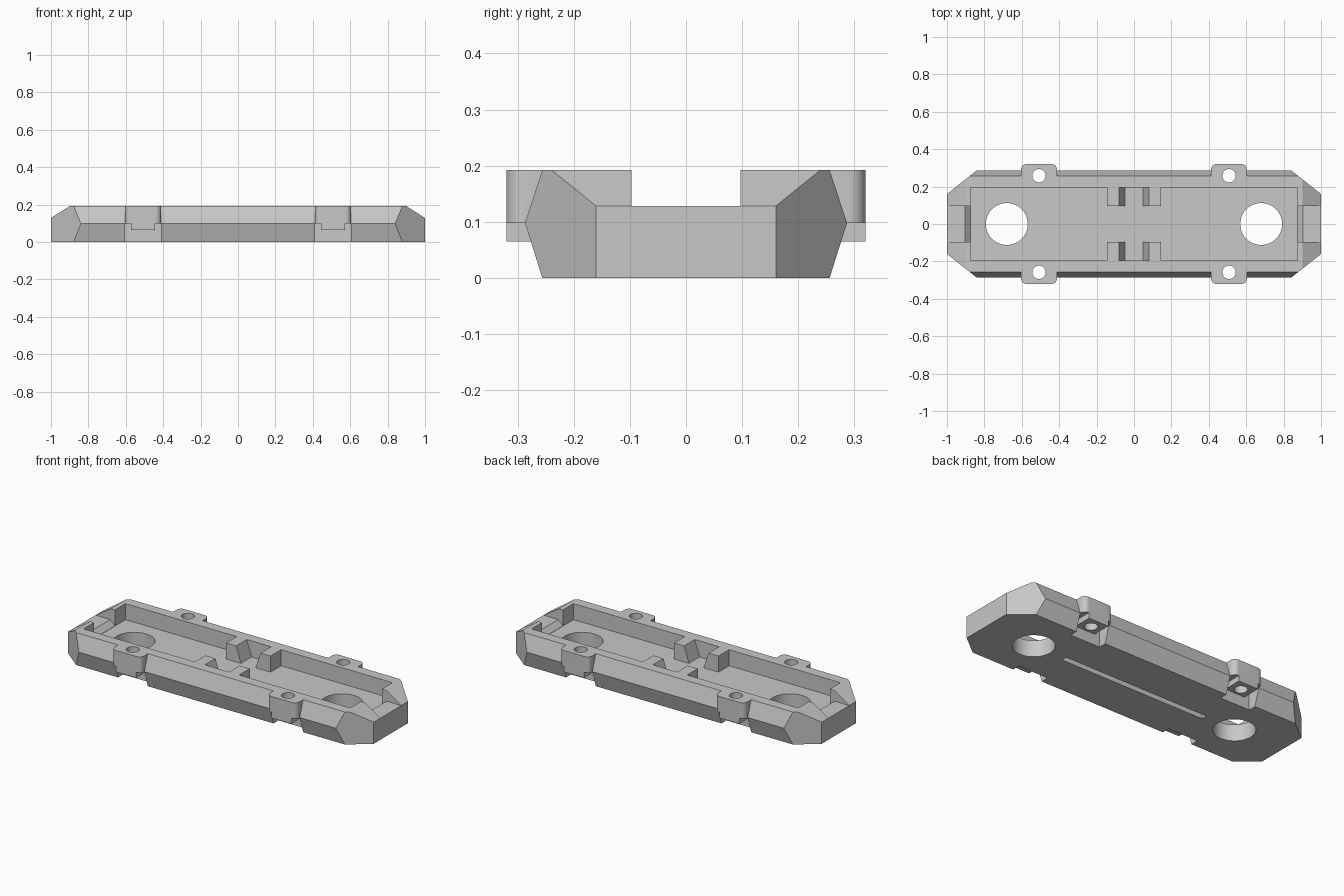
import bpy, bmesh, math
from mathutils import Vector

default = bpy.data.objects.get("Cube")
if default:
    bpy.data.objects.remove(default)

grey = bpy.data.materials.new("plain_grey")
grey.use_nodes = True
grey.diffuse_color = (0.58, 0.58, 0.58, 1)
grey.node_tree.nodes["Principled BSDF"].inputs["Base Color"].default_value = (0.58, 0.58, 0.58, 1)

# Maps a flat outline point and a depth to 3D, for each extrusion axis
AXES = {
    "x": lambda a, b, d: (d, a, b),
    "y": lambda a, b, d: (a, d, b),
    "z": lambda a, b, d: (a, b, d),
}


def prism(name, outline, axis, start, end):
    """Extrude a flat outline along an axis."""
    bm = bmesh.new()
    place = AXES[axis]
    face = bm.faces.new([bm.verts.new(place(a, b, start)) for a, b in outline])
    moved = bmesh.ops.extrude_face_region(bm, geom=[face])["geom"]
    shift = Vector(place(0, 0, end - start))
    bmesh.ops.translate(bm, vec=shift, verts=[g for g in moved if isinstance(g, bmesh.types.BMVert)])
    bmesh.ops.recalc_face_normals(bm, faces=bm.faces)
    mesh = bpy.data.meshes.new(name)
    bm.to_mesh(mesh)
    bm.free()
    mesh.materials.append(grey)
    ob = bpy.data.objects.new(name, mesh)
    bpy.context.collection.objects.link(ob)
    return ob


def rect(x0, x1, y0, y1):
    return [(x0, y0), (x1, y0), (x1, y1), (x0, y1)]


def circle(cx, cy, r, n):
    return [(cx + r * math.cos(math.tau * i / n), cy + r * math.sin(math.tau * i / n)) for i in range(n)]


def rounded(x0, x1, y0, y1, r, steps=6):
    pts = []
    corners = [(x1 - r, y1 - r), (x0 + r, y1 - r), (x0 + r, y0 + r), (x1 - r, y0 + r)]
    for k, (cx, cy) in enumerate(corners):
        for i in range(steps + 1):
            t = math.pi / 2 * (k + i / steps)
            pts.append((cx + r * math.cos(t), cy + r * math.sin(t)))
    return pts


def apply_boolean(target, tool, operation):
    tool.hide_render = True
    mod = target.modifiers.new(operation, "BOOLEAN")
    mod.operation = operation
    mod.solver = "EXACT"
    mod.object = tool
    bpy.context.view_layer.objects.active = target
    bpy.ops.object.modifier_apply(modifier=mod.name)
    bpy.data.objects.remove(tool)


def cut(*args):
    apply_boolean(tray, prism("cutter", *args), "DIFFERENCE")


def add(*args):
    apply_boolean(tray, prism("addition", *args), "UNION")


TOP, WAIST, FLOOR, LIP, LUG_BASE = 0.192, 0.098, 0.097, 0.128, 0.065

# Six-sided tray body, trimmed by corner chamfers and sloping ends
side = [(0.256, 0), (0.287, WAIST), (0.256, TOP)]
profile = side + [(-y, z) for y, z in reversed(side)]
tray = prism("tray", profile, "x", -1, 1)
bm = bmesh.new()
bm.from_mesh(tray.data)
trims = [((1, 0, LIP), (sx * 0.064, 0, 0.1), sx) for sx in (-1, 1)]
trims += [((1, sy * 0.16, 0), (sx * 0.127, sy * 0.16, 0), sx) for sx in (-1, 1) for sy in (-1, 1)]
for point, normal, sx in trims:
    bmesh.ops.bisect_plane(bm, geom=bm.verts[:] + bm.edges[:] + bm.faces[:], dist=1e-5,
                           plane_co=(sx * point[0], point[1], point[2]), plane_no=normal, clear_outer=True)
    bmesh.ops.holes_fill(bm, edges=[e for e in bm.edges if e.is_boundary])
bmesh.ops.recalc_face_normals(bm, faces=bm.faces)
bm.to_mesh(tray.data)
bm.free()

# Open interior
cut(rect(-0.873, 0.873, -0.196, 0.196), "z", FLOOR, 0.3)

for sx in (-1, 1):
    # Notch with a steep ramp in each end wall
    notch = [(0.8, FLOOR), (0.871, FLOOR), (0.903, LIP), (1.1, LIP), (1.1, 0.3), (0.8, 0.3)]
    cut([(sx * x, z) for x, z in notch], "y", -0.097, 0.097)

    for sy in (-1, 1):
        # Wedge blocks at the middle of the long walls
        wedge = [(0.145, 0.05), (0.145, TOP), (0.08, TOP), (0.048, FLOOR), (0.048, 0.05)]
        add([(sx * x, z) for x, z in wedge], "y", sy * 0.097, sy * 0.22)

        # Screw lug: pocket below, rounded tab, small boss and screw hole
        cx = sx * 0.508
        cut(rect(cx - 0.097, cx + 0.097, sy * 0.21, sy * 0.4), "z", -0.1, WAIST)
        y0, y1 = sorted((sy * 0.205, sy * 0.32))
        add(rounded(cx - 0.097, cx + 0.097, y0, y1, 0.03), "z", WAIST, TOP)
        add(rect(cx - 0.065, cx + 0.065, sy * 0.203, sy * 0.32), "z", LUG_BASE, 0.12)
        cut(circle(cx, sy * 0.258, 0.036, 32), "z", -0.1, 0.3)

    # Large round opening through the floor
    cut(circle(sx * 0.68, 0, 0.112, 64), "z", -0.1, 0.3)

# Long shallow groove underneath
cut(rect(-0.475, 0.475, -0.017, 0.017), "z", -0.1, 0.03)

# Smooth the upright curved walls only; sloping and level faces stay flat
bpy.ops.object.select_all(action="DESELECT")
tray.select_set(True)
bpy.context.view_layer.objects.active = tray
bpy.ops.object.shade_smooth_by_angle(angle=math.radians(20))
for poly in tray.data.polygons:
    poly.use_smooth = abs(poly.normal.z) < 0.01
